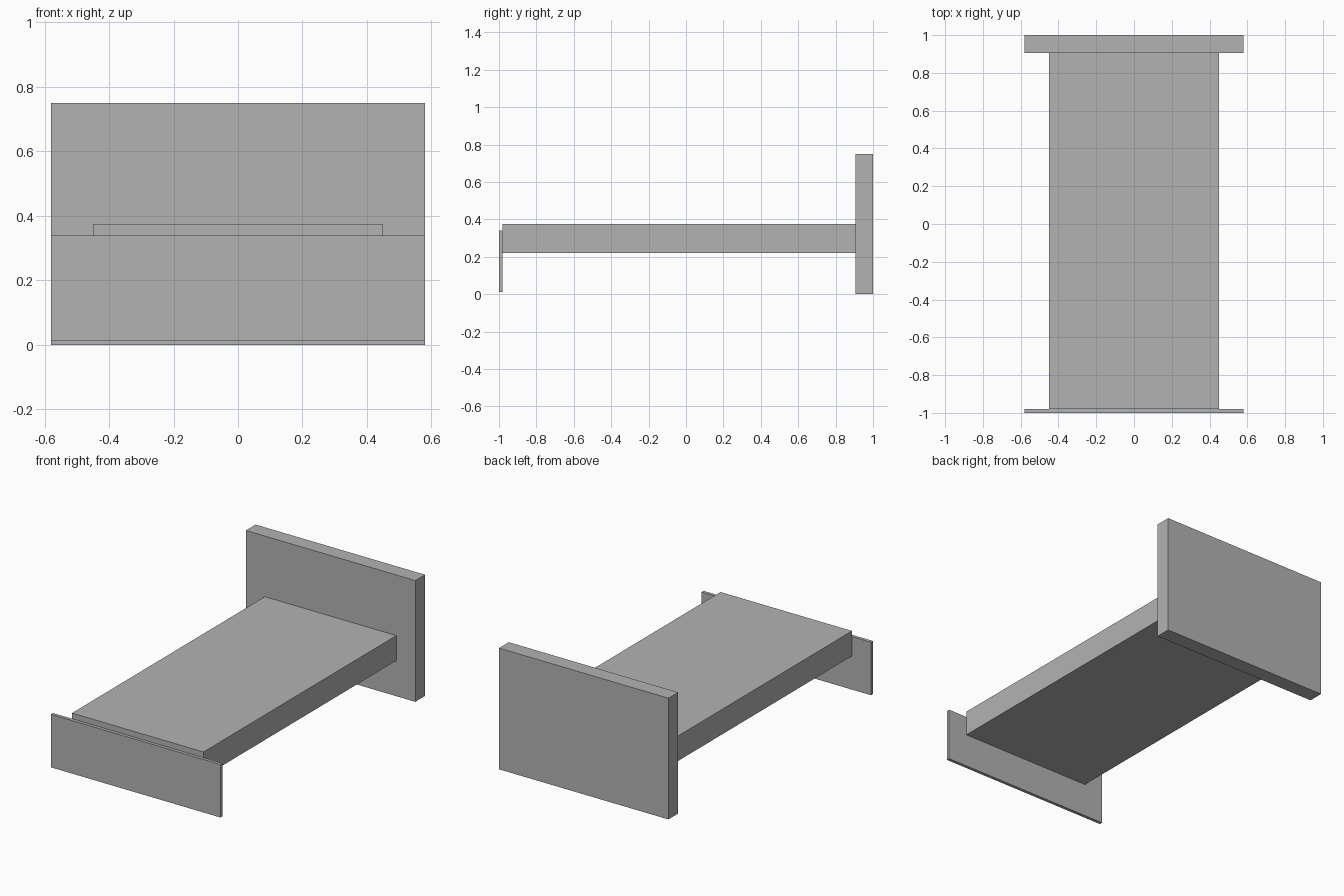
import bpy

# Remove the default object
cube = bpy.data.objects.get("Cube")
if cube:
    bpy.data.objects.remove(cube, do_unlink=True)

# Single grey material
grey = bpy.data.materials.new("plain_grey")
grey.use_nodes = True
colour = (0.45, 0.45, 0.45, 1.0)
grey.diffuse_color = colour
grey.node_tree.nodes["Principled BSDF"].inputs["Base Color"].default_value = colour


def box(name, half_width, y_range, z_range):
    """Box centred on x, spanning the given depth and height."""
    (y0, y1), (z0, z1) = y_range, z_range
    bpy.ops.mesh.primitive_cube_add(size=1, location=(0, (y0 + y1) / 2, (z0 + z1) / 2))
    obj = bpy.context.object
    obj.name = obj.data.name = name
    obj.scale = (2 * half_width, y1 - y0, z1 - z0)
    bpy.ops.object.transform_apply(location=False, rotation=False, scale=True)
    obj.data.materials.append(grey)
    return obj


# Tall headboard, slab mattress and thin footboard
box("headboard", 0.58, (0.905, 1.0), (0.0, 0.75))
box("mattress", 0.45, (-0.98, 0.905), (0.22, 0.375))
box("footboard", 0.58, (-1.0, -0.98), (0.012, 0.34))
